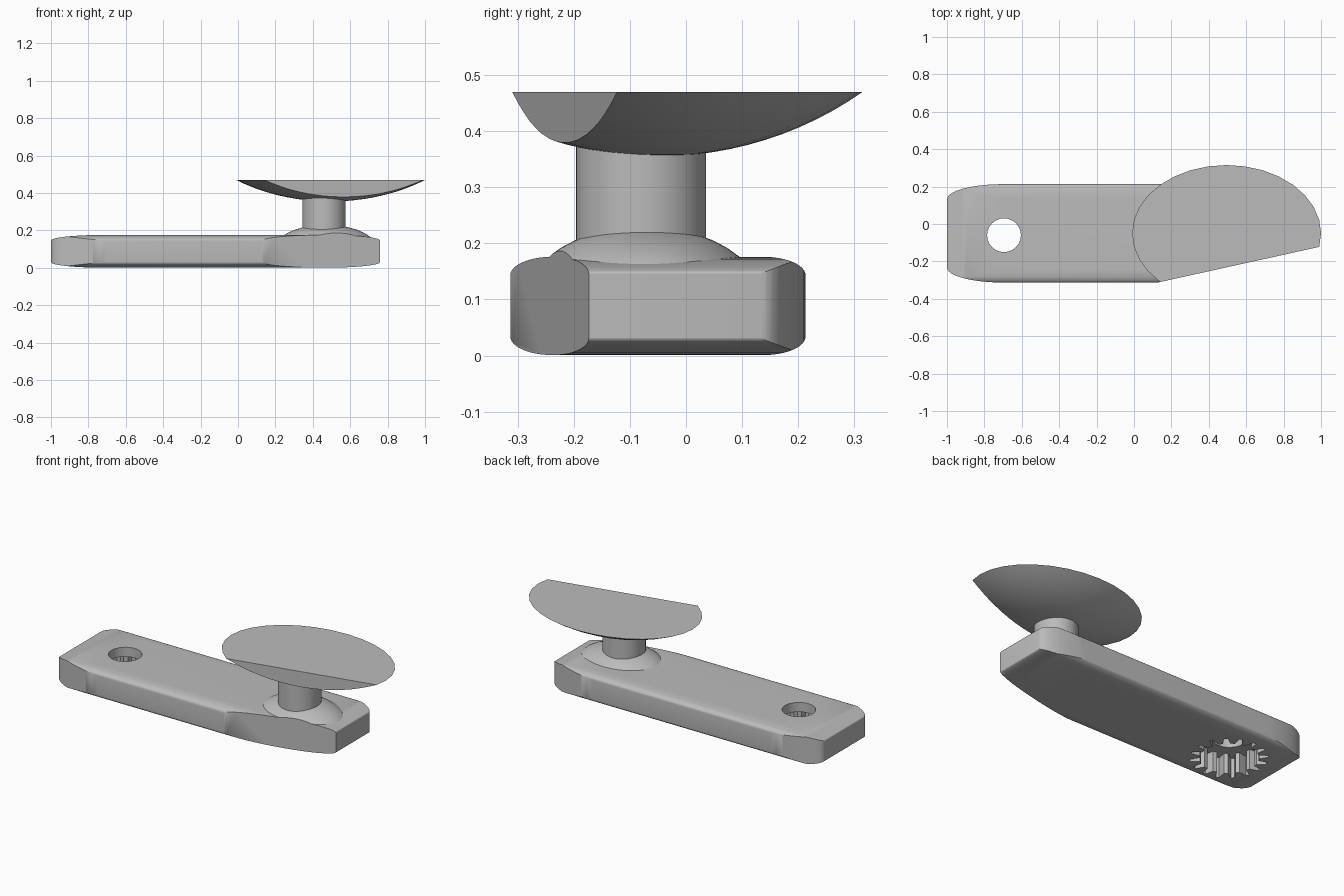
import bpy, bmesh, math
from mathutils import Matrix, Vector

if "Cube" in bpy.data.objects:
    bpy.data.objects.remove(bpy.data.objects["Cube"])

grey = bpy.data.materials.new("plain grey")
grey.use_nodes = True
COLOUR = (0.5, 0.5, 0.5, 1)
grey.diffuse_color = COLOUR
grey.node_tree.nodes["Principled BSDF"].inputs["Base Color"].default_value = COLOUR


def make(name, bm):
    bmesh.ops.recalc_face_normals(bm, faces=bm.faces)
    mesh = bpy.data.meshes.new(name)
    bm.to_mesh(mesh)
    bm.free()
    obj = bpy.data.objects.new(name, mesh)
    mesh.materials.append(grey)
    bpy.context.collection.objects.link(obj)
    return obj


def prism(name, outline, low, high, axes="xyz"):
    """Extrude a 2D outline; axes names the two outline axes, then the depth axis."""
    bm = bmesh.new()
    order = ["xyz".index(a) for a in axes]

    def place(u, v, w):
        p = Vector()
        for i, value in zip(order, (u, v, w)):
            p[i] = value
        return p

    face = bm.faces.new([bm.verts.new(place(u, v, low)) for u, v in outline])
    new = bmesh.ops.extrude_face_region(bm, geom=[face])["geom"]
    verts = [g for g in new if isinstance(g, bmesh.types.BMVert)]
    bmesh.ops.translate(bm, verts=verts, vec=place(0, 0, high - low))
    return make(name, bm)


def rounded(cu, cv, hu, hv, ru, rv, n=12):
    """Rectangle outline with elliptical corners."""
    pts = []
    for q, (su, sv) in enumerate([(1, 1), (-1, 1), (-1, -1), (1, -1)]):
        for i in range(n + 1):
            a = math.pi / 2 * (q + i / n)
            pts.append((cu + su * (hu - ru) + ru * math.cos(a),
                        cv + sv * (hv - rv) + rv * math.sin(a)))
    return pts


def circle(cx, cy, r, n=48):
    return [(cx + r * math.cos(math.tau * i / n), cy + r * math.sin(math.tau * i / n))
            for i in range(n)]


def lathe(name, profile, centre, scale=(1, 1), n=48):
    """Spin a closed (radius, height) profile, then stretch it in plan."""
    bm = bmesh.new()
    verts = [bm.verts.new((r, 0, z)) for r, z in profile]
    edges = [bm.edges.new(pair) for pair in zip(verts, verts[1:])]
    bmesh.ops.spin(bm, geom=verts + edges, cent=(0, 0, 0), axis=(0, 0, 1),
                   angle=math.tau, steps=n, use_merge=True)
    bmesh.ops.remove_doubles(bm, verts=bm.verts, dist=0.0002)
    bm.transform(Matrix.Translation((*centre, 0)) @ Matrix.Diagonal((*scale, 1, 1)))
    return make(name, bm)


def boolean(obj, tool, operation):
    mod = obj.modifiers.new("boolean", "BOOLEAN")
    mod.operation, mod.solver, mod.object = operation, "EXACT", tool
    bpy.context.view_layer.objects.active = obj
    bpy.ops.object.modifier_apply(modifier=mod.name)
    bpy.data.objects.remove(tool)


def slanted_cut(obj):
    outline = [(-1.22, -0.61), (1.5, -0.01), (1.5, -1), (-1.22, -1)]
    boolean(obj, prism("cutter", outline, -0.5, 1), "DIFFERENCE")


# Lever: plan, long and cross sections intersected
lever = prism("lever_body", rounded(-0.12, -0.05, 0.88, 0.263, 0.3, 0.08), -0.1, 0.3)
long_section = rounded(-0.12, 0.0885, 0.8801, 0.0875, 0.28, 0.03)
cross_section = rounded(-0.05, 0.0885, 0.2631, 0.0876, 0.075, 0.033)
boolean(lever, prism("cutter", long_section, -0.6, 0.5, "xzy"), "INTERSECT")
boolean(lever, prism("cutter", cross_section, -1.2, 1, "yzx"), "INTERSECT")
slanted_cut(lever)

# Screw hole and toothed socket underneath
HOLE = (-0.695, -0.06)
TEETH = 16
socket = []
for i in range(TEETH):
    for offset, radius in ((-0.32, 0.155), (-0.12, 0.205), (0.12, 0.205), (0.32, 0.155)):
        a = math.tau * (i + offset) / TEETH
        socket.append((HOLE[0] + radius * math.cos(a), HOLE[1] + radius * math.sin(a)))
boolean(lever, prism("cutter", socket, -0.1, 0.12), "DIFFERENCE")
boolean(lever, prism("cutter", circle(*HOLE, 0.09), 0.05, 0.3), "DIFFERENCE")

# Domed collar around the post
dome = [(0, 0.1), (0.25, 0.1)]
dome += [(0.25 * math.cos(a), 0.1 + 0.13 * math.sin(a))
         for a in (math.pi / 2 * i / 10 for i in range(1, 11))]
collar = lathe("post_collar", dome, (0.47, -0.075), (1.1, 0.84))
slanted_cut(collar)

# Post
post = prism("post", circle(0.46, -0.08, 0.116), 0.1, 0.42)

# Shallow oval knob with a flat top
cap = [(0, 0.47)]
R = (1 + 0.32 ** 2) / (2 * 0.32)
reach = math.asin(1 / R)
for i in range(13):
    a = reach * (1 - i / 12)
    depth = (R * math.cos(a) - R * math.cos(reach)) / 0.32
    cap.append((R * math.sin(a), 0.47 - 0.115 * depth))
knob = lathe("knob", cap, (0.495, -0.05), (0.505, 0.365), 32)
slanted_cut(knob)

# Smooth shading with sharp edges kept
for obj in (lever, collar, post, knob):
    bpy.ops.object.select_all(action="DESELECT")
    obj.select_set(True)
    bpy.context.view_layer.objects.active = obj
    bpy.ops.object.shade_smooth_by_angle(angle=math.radians(30))
